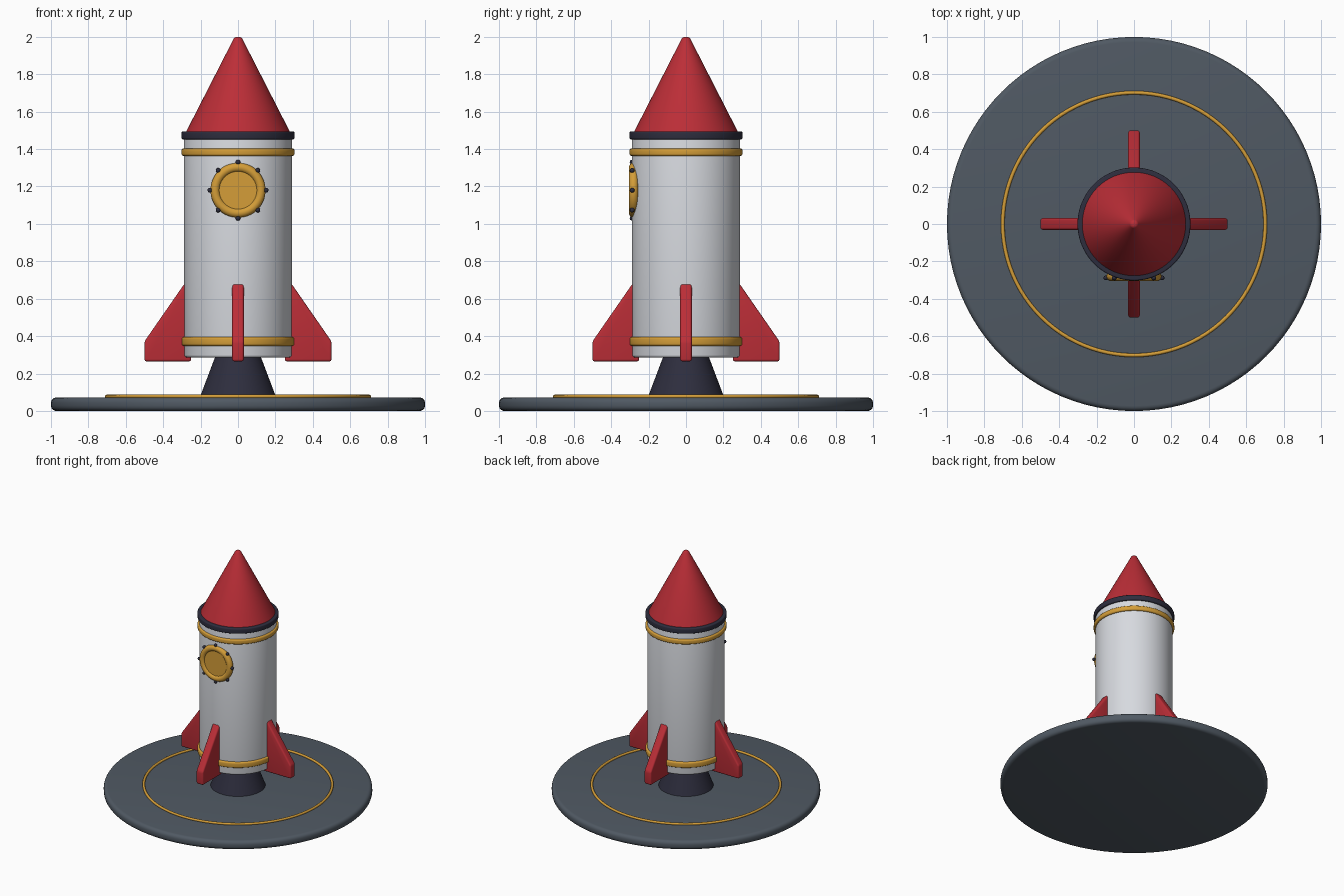
import bpy
import bmesh
from math import pi, sin, cos, radians
from mathutils import Matrix

if "Cube" in bpy.data.objects:
    bpy.data.objects.remove(bpy.data.objects["Cube"], do_unlink=True)


def material(name, rgb):
    mat = bpy.data.materials.new(name)
    mat.use_nodes = True
    color = (*rgb, 1)
    mat.diffuse_color = color
    mat.node_tree.nodes["Principled BSDF"].inputs["Base Color"].default_value = color
    return mat


RED = material("red paint", (0.50, 0.027, 0.038))
WHITE = material("white hull", (0.68, 0.70, 0.74))
GOLD = material("gold", (0.66, 0.34, 0.04))
DARK = material("dark metal", (0.027, 0.027, 0.048))
SLATE = material("slate grey", (0.08, 0.10, 0.125))


def finish(obj, name, mat, bevel=0.0):
    """Name, colour, round the hard edges and smooth the rest."""
    obj.name = obj.data.name = name
    obj.data.materials.append(mat)
    bpy.ops.object.select_all(action="DESELECT")
    obj.select_set(True)
    bpy.context.view_layer.objects.active = obj
    if bevel:
        mod = obj.modifiers.new("Bevel", "BEVEL")
        mod.width = bevel
        mod.segments = 4
        mod.limit_method = "ANGLE"
        mod.angle_limit = radians(30)
        bpy.ops.object.modifier_apply(modifier=mod.name)
    bpy.ops.object.shade_smooth_by_angle(angle=radians(35))
    return obj


def drum(name, mat, z0, z1, r0, r1=None, bevel=0.0):
    """Upright cylinder or tapered cone between two heights."""
    bpy.ops.mesh.primitive_cone_add(
        vertices=96, radius1=r0, radius2=r0 if r1 is None else r1,
        depth=z1 - z0, location=(0, 0, (z0 + z1) / 2))
    return finish(bpy.context.object, name, mat, bevel)


def ring(name, mat, location, major, minor, rotation=(0, 0, 0)):
    bpy.ops.mesh.primitive_torus_add(
        major_radius=major, minor_radius=minor, major_segments=96,
        minor_segments=16, location=location, rotation=rotation)
    return finish(bpy.context.object, name, mat)


# Launch pad
drum("launch_pad", SLATE, 0, 0.072, 1.0, bevel=0.028)
ring("pad_ring", GOLD, (0, 0, 0.077), 0.702, 0.01)

# Rocket body, from nozzle to nose
drum("nozzle", DARK, 0.07, 0.30, 0.205, 0.118)
drum("hull", WHITE, 0.285, 1.47, 0.288, bevel=0.015)
drum("lower_band", GOLD, 0.348, 0.396, 0.302, bevel=0.012)
drum("upper_band", GOLD, 1.363, 1.404, 0.302, bevel=0.012)
drum("nose_collar", DARK, 1.452, 1.495, 0.302, bevel=0.008)
drum("nose_cone", RED, 1.48, 2.0, 0.284, 0.018, bevel=0.012)

# Four fins, one on each side
FIN = [(0.25, 0.265), (0.5, 0.265), (0.5, 0.372), (0.285, 0.682), (0.25, 0.682)]
for i, side in enumerate(("left", "back", "right", "front")):
    bm = bmesh.new()
    face = bm.faces.new([bm.verts.new((x, -0.031, z)) for x, z in FIN])
    new = bmesh.ops.extrude_face_region(bm, geom=[face])["geom"]
    bmesh.ops.translate(bm, vec=(0, 0.062, 0),
                        verts=[v for v in new if isinstance(v, bmesh.types.BMVert)])
    bmesh.ops.recalc_face_normals(bm, faces=bm.faces)
    bm.transform(Matrix.Rotation(i * pi / 2, 4, "Z"))
    mesh = bpy.data.meshes.new("fin")
    bm.to_mesh(mesh)
    bm.free()
    fin = bpy.data.objects.new("fin", mesh)
    bpy.context.collection.objects.link(fin)
    finish(fin, side + "_fin", RED, bevel=0.012)

# Porthole on the front, with eight bolts
PORT_Z = 1.18
ring("porthole_rim", GOLD, (0, -0.28, PORT_Z), 0.122, 0.025, (pi / 2, 0, 0))
bpy.ops.mesh.primitive_cylinder_add(
    vertices=64, radius=0.115, depth=0.04, location=(0, -0.272, PORT_Z),
    rotation=(pi / 2, 0, 0))
finish(bpy.context.object, "porthole_cover", GOLD)
for i in range(8):
    a = i * pi / 4
    bpy.ops.mesh.primitive_uv_sphere_add(
        segments=12, ring_count=8, radius=0.013,
        location=(0.15 * cos(a), -0.288, PORT_Z + 0.15 * sin(a)))
    finish(bpy.context.object, "porthole_bolt_%d" % (i + 1), DARK)
